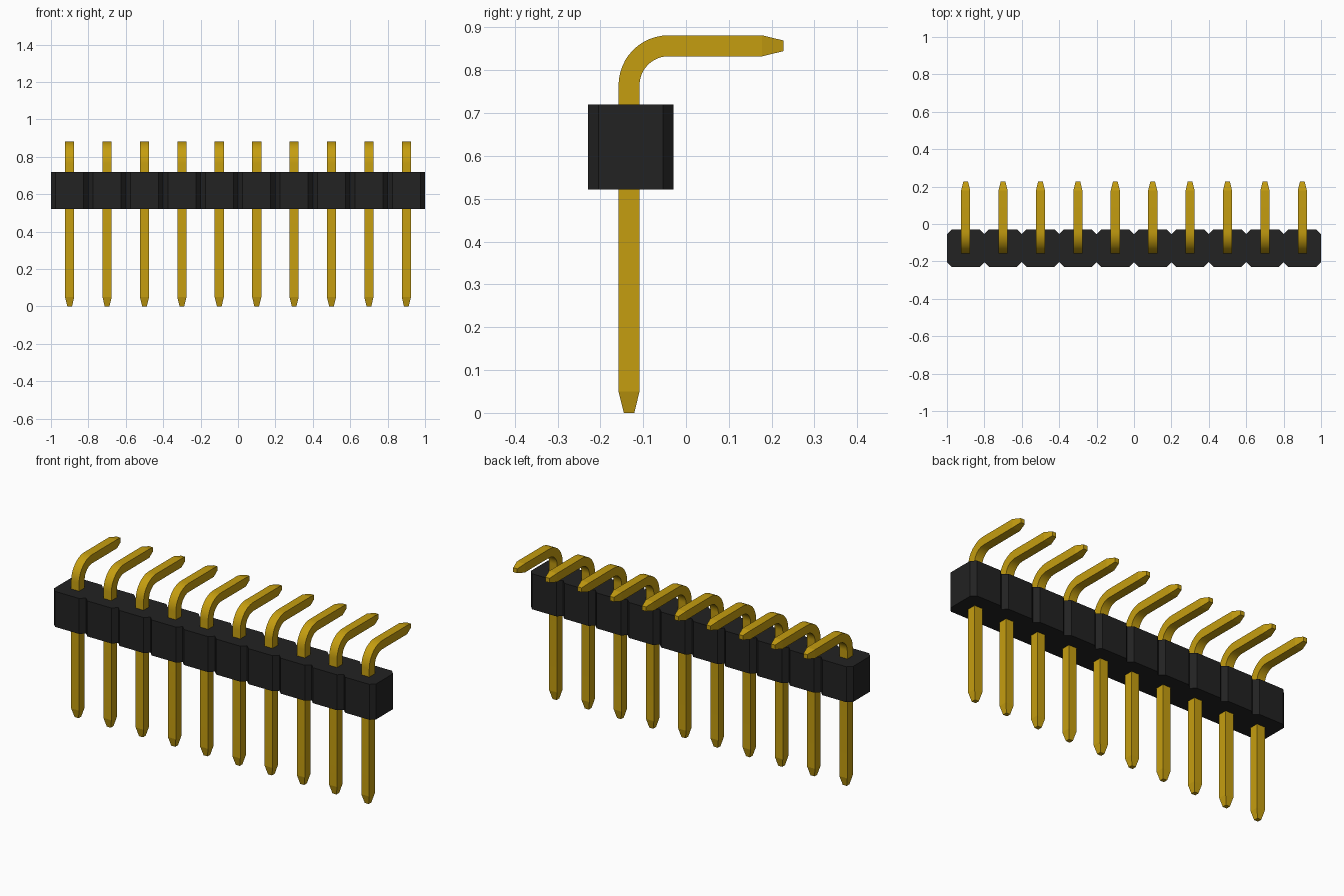
import bpy, bmesh, math
from mathutils import Vector

cube = bpy.data.objects.get("Cube")
if cube:
    bpy.data.objects.remove(cube, do_unlink=True)

COUNT, PITCH = 10, 0.2
AXIS_Y = -0.133            # centre line of the upright pins
HALF = 0.0245              # half width of the square wire
BEND_Z, TOP_Z = 0.765, 0.857


def material(name, colour):
    mat = bpy.data.materials.new(name)
    mat.use_nodes = True
    mat.diffuse_color = (*colour, 1)
    mat.node_tree.nodes["Principled BSDF"].inputs["Base Color"].default_value = (*colour, 1)
    return mat


def finish(bm, name, mat):
    bmesh.ops.recalc_face_normals(bm, faces=bm.faces)
    mesh = bpy.data.meshes.new(name)
    bm.to_mesh(mesh)
    bm.free()
    mesh.materials.append(mat)
    obj = bpy.data.objects.new(name, mesh)
    bpy.context.collection.objects.link(obj)
    return obj


gold = material("gold", (0.56, 0.34, 0.005))
black = material("black plastic", (0.016, 0.016, 0.016))

# Housing: row of chamfered blocks as one extruded outline
MID_Y, DEPTH, CHAMFER = -0.129, 0.1, 0.025
front = []
for i in range(COUNT):
    x = -1 + i * PITCH
    front += [(x, CHAMFER - DEPTH), (x + CHAMFER, -DEPTH), (x + PITCH - CHAMFER, -DEPTH)]
front.append((1, CHAMFER - DEPTH))
outline = front + [(x, -y) for x, y in reversed(front)]
bm = bmesh.new()
base = bm.faces.new([bm.verts.new((x, MID_Y + y, 0.521)) for x, y in outline])
top = bmesh.ops.extrude_face_region(bm, geom=[base])["geom"]
bmesh.ops.translate(bm, vec=(0, 0, 0.199), verts=[v for v in top if isinstance(v, bmesh.types.BMVert)])
finish(bm, "housing", black)

# Pin: square section swept along a bent path, tapered at both tips
# Each station is (y, z, direction angle, half width)
TIP = HALF * 0.5
STEPS = 12
radius = TOP_Z - BEND_Z
stations = [(AXIS_Y, 0, 0, TIP), (AXIS_Y, 0.05, 0, HALF)]
for s in range(STEPS + 1):
    a = math.pi / 2 * s / STEPS
    stations.append((AXIS_Y + radius * (1 - math.cos(a)), BEND_Z + radius * math.sin(a), a, HALF))
stations += [(0.178, TOP_Z, math.pi / 2, HALF), (0.228, TOP_Z, math.pi / 2, TIP)]

bm = bmesh.new()
rings = []
for y, z, a, h in stations:
    side = Vector((0, math.cos(a), -math.sin(a)))
    rings.append([bm.verts.new(Vector((u * h, y, z)) + side * v * h)
                  for u, v in ((-1, -1), (1, -1), (1, 1), (-1, 1))])
for lower, upper in zip(rings, rings[1:]):
    for k in range(4):
        n = (k + 1) % 4
        bm.faces.new((lower[k], lower[n], upper[n], upper[k]))
bm.faces.new(rings[0])
bm.faces.new(rings[-1])
pin = finish(bm, "pin_1", gold)

# Smooth the bend, keep the wire edges and tapers crisp
bpy.ops.object.select_all(action="DESELECT")
pin.select_set(True)
bpy.context.view_layer.objects.active = pin
bpy.ops.object.shade_smooth_by_angle(angle=math.radians(12))

# Repeat the pin along the row
pin.location.x = -(COUNT - 1) * PITCH / 2
for i in range(1, COUNT):
    copy = pin.copy()
    copy.name = f"pin_{i + 1}"
    copy.location.x += i * PITCH
    bpy.context.collection.objects.link(copy)
